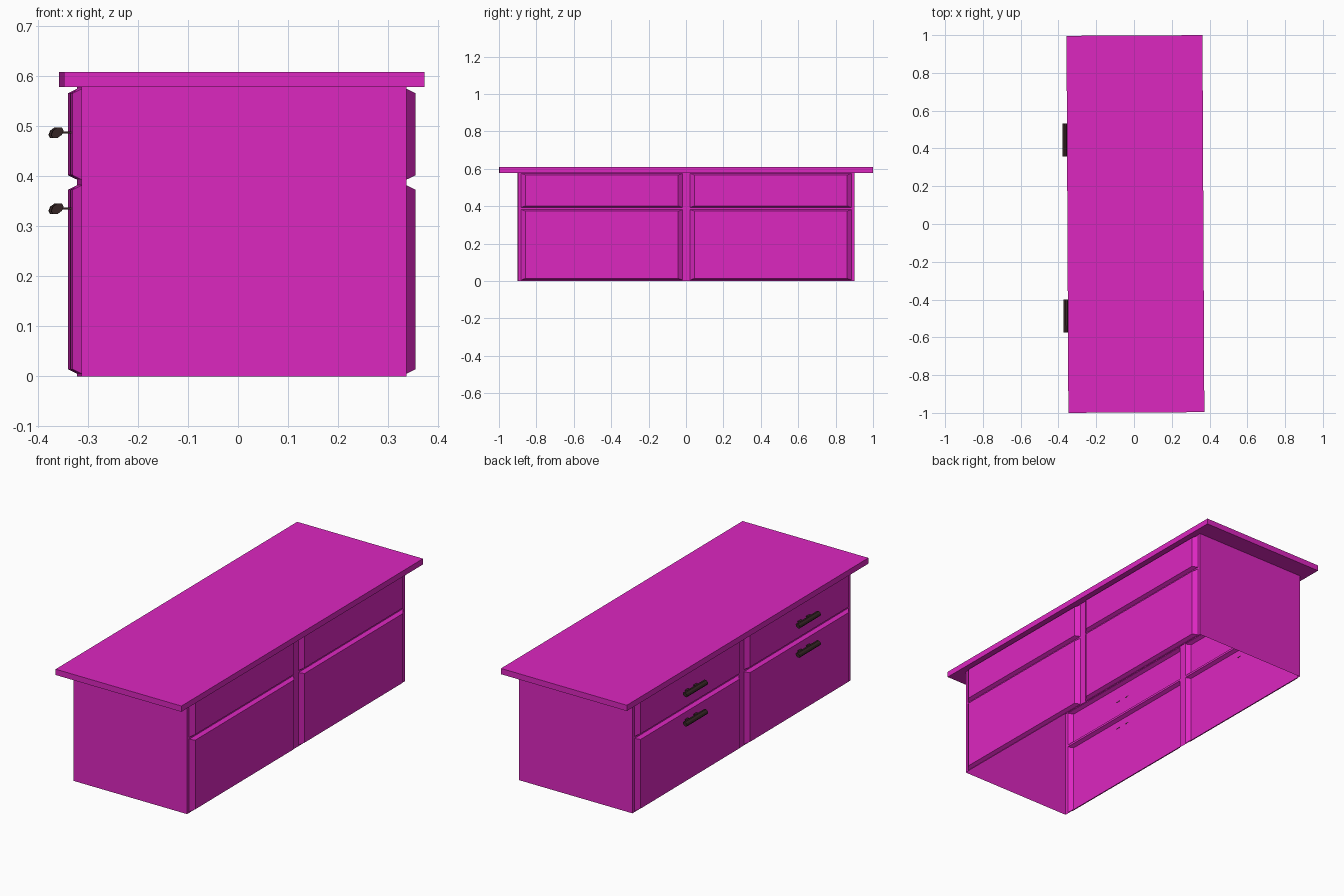
import bpy, bmesh
from math import cos, sin, pi
from mathutils import Matrix, Vector

if "Cube" in bpy.data.objects:
    bpy.data.objects.remove(bpy.data.objects["Cube"])

# The whole sideboard sits very slightly turned about z and shifted in x
PLACE = Matrix.Rotation(0.005, 4, 'Z') @ Matrix.Translation((0.0075, 0, 0))


def material(name, color):
    m = bpy.data.materials.new(name)
    m.diffuse_color = color
    m.use_nodes = True
    m.node_tree.nodes["Principled BSDF"].inputs["Base Color"].default_value = m.diffuse_color
    return m


PAINT = material("magenta_paint", (0.72, 0.02, 0.53, 1))
METAL = material("dark_metal", (0.035, 0.018, 0.018, 1))


def finish(bm, name, mat):
    bmesh.ops.remove_doubles(bm, verts=bm.verts, dist=1e-5)
    bmesh.ops.recalc_face_normals(bm, faces=bm.faces)
    bm.transform(PLACE)
    mesh = bpy.data.meshes.new(name)
    bm.to_mesh(mesh)
    bm.free()
    mesh.materials.append(mat)
    ob = bpy.data.objects.new(name, mesh)
    bpy.context.collection.objects.link(ob)


def box(bm, lo, hi):
    lo, hi = Vector(lo), Vector(hi)
    m = Matrix.Translation((lo + hi) / 2) @ Matrix.Diagonal((*(hi - lo), 1))
    bmesh.ops.create_cube(bm, size=1, matrix=m)


def quad(bm, pts):
    return bm.faces.new([bm.verts.new(p) for p in pts])


# Table top
bm = bmesh.new()
box(bm, (-0.36, -0.998, 0.578), (0.36, 0.998, 0.608))
finish(bm, "table_top", PAINT)

# Hollow cabinet shell, open underneath: end walls plus two panelled sides
HX, HY, HZ = 0.3245, 0.9, 0.578
OUT = 0.343
bm = bmesh.new()
for y in (-HY, HY):
    quad(bm, [(-HX, y, 0), (HX, y, 0), (HX, y, HZ), (-HX, y, HZ)])

ys = [-HY, -0.883, -0.02, 0.02, 0.883, HY]
zs = [0, 0.005, 0.382, 0.393, 0.575, HZ]
for s in (-1, 1):
    for i in range(5):
        for j in range(5):
            y0, y1, z0, z1 = ys[i], ys[i + 1], zs[j], zs[j + 1]
            base = [(s * HX, y0, z0), (s * HX, y1, z0),
                    (s * HX, y1, z1), (s * HX, y0, z1)]
            if i in (1, 3) and j in (1, 3):
                # raised panel with sloping borders
                a, b = 0.024, 0.009
                top = [(s * OUT, y0 + a, z0 + b), (s * OUT, y1 - a, z0 + b),
                       (s * OUT, y1 - a, z1 - b), (s * OUT, y0 + a, z1 - b)]
                quad(bm, top)
                for k in range(4):
                    n = (k + 1) % 4
                    quad(bm, [base[k], base[n], top[n], top[k]])
            else:
                # frame stile or rail
                quad(bm, base)
finish(bm, "cabinet_shell", PAINT)

# Drawer handles: faceted bar on two flat posts
GX = -0.3715
for y, side in ((-0.485, "right"), (0.447, "left")):
    for z, row in ((0.487, "upper"), (0.335, "lower")):
        bm = bmesh.new()
        rings = [[bm.verts.new((GX + 0.0125 * cos(k * pi / 4), y + dy,
                                z + 0.0115 * sin(k * pi / 4 + pi / 8)))
                  for k in range(8)] for dy in (-0.087, 0.087)]
        for k in range(8):
            n = (k + 1) % 8
            bm.faces.new((rings[0][k], rings[0][n], rings[1][n], rings[1][k]))
        for r in rings:
            bm.faces.new(r)
        for dy in (-0.035, 0.035):
            box(bm, (GX, y + dy - 0.012, z - 0.002),
                (-OUT + 0.001, y + dy + 0.012, z + 0.002))
        finish(bm, f"{row}_{side}_handle", METAL)
